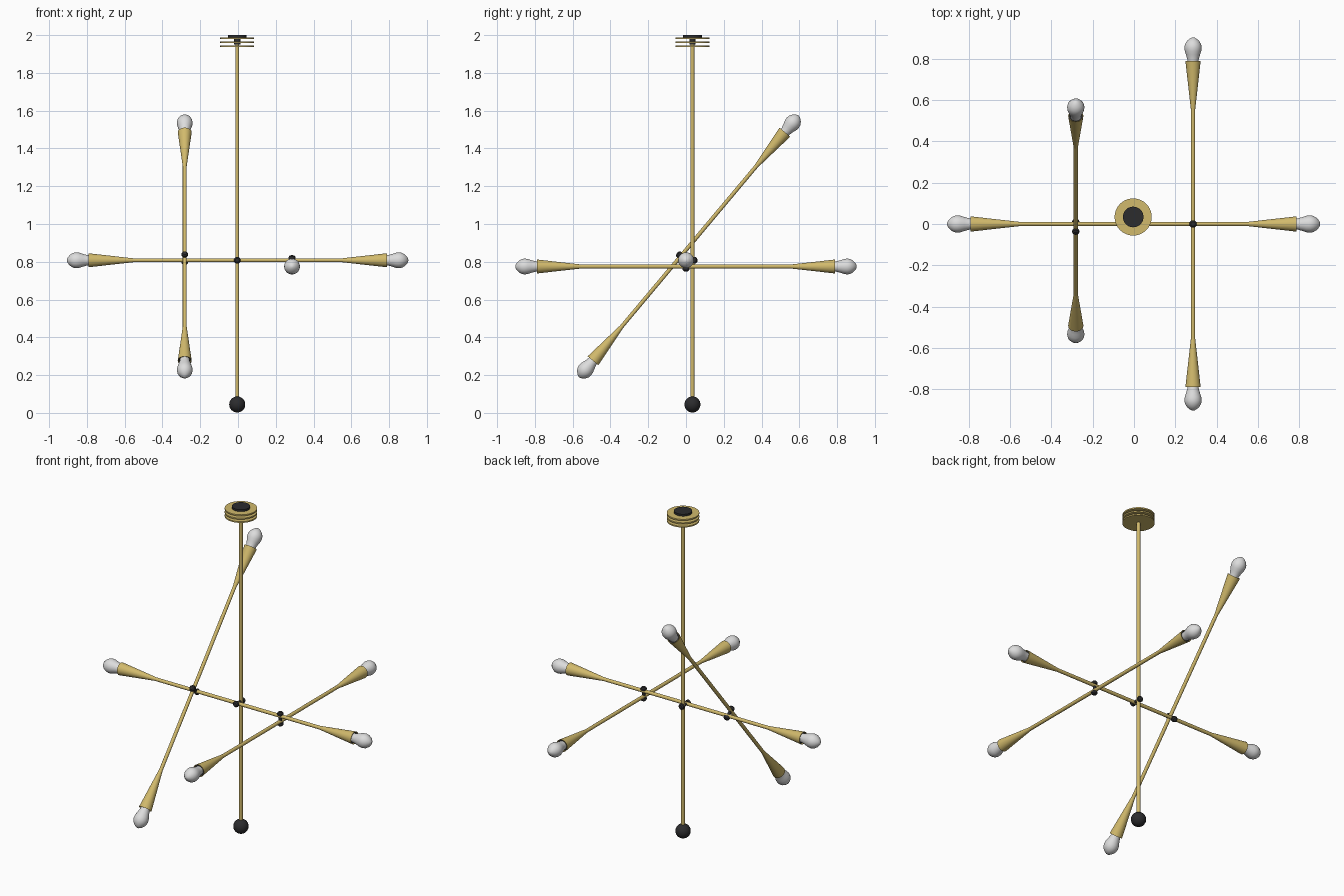
import bpy, bmesh, math
from mathutils import Vector

cube = bpy.data.objects.get("Cube")
if cube:
    bpy.data.objects.remove(cube, do_unlink=True)


def material(name, color, rough, metal=0.0):
    m = bpy.data.materials.new(name)
    m.use_nodes = True
    m.diffuse_color = (*color, 1)
    shader = m.node_tree.nodes["Principled BSDF"]
    shader.inputs["Base Color"].default_value = (*color, 1)
    shader.inputs["Roughness"].default_value = rough
    shader.inputs["Metallic"].default_value = metal
    return m


BRASS = material("brass", (0.64, 0.49, 0.15), 0.4)
BLACK = material("black metal", (0.025, 0.025, 0.027), 0.5)
GLASS = material("white glass", (0.72, 0.72, 0.72), 0.4)


def lathe(name, profile, mat, origin, axis=(0, 0, 1), sides=24):
    """Spin (radius, height) points around an axis through origin."""
    bm = bmesh.new()
    verts = [bm.verts.new((r, 0, h)) for r, h in profile]
    edges = [bm.edges.new(pair) for pair in zip(verts, verts[1:])]
    bmesh.ops.spin(bm, geom=verts + edges, axis=(0, 0, 1), cent=(0, 0, 0),
                   angle=math.tau, steps=sides, use_duplicate=False)
    bmesh.ops.remove_doubles(bm, verts=bm.verts, dist=1e-5)
    bmesh.ops.recalc_face_normals(bm, faces=bm.faces)
    mesh = bpy.data.meshes.new(name)
    bm.to_mesh(mesh)
    bm.free()
    mesh.materials.append(mat)
    obj = bpy.data.objects.new(name, mesh)
    bpy.context.collection.objects.link(obj)
    obj.location = origin
    obj.rotation_euler = Vector(axis).to_track_quat('Z', 'Y').to_euler()
    bpy.ops.object.select_all(action='DESELECT')
    obj.select_set(True)
    bpy.context.view_layer.objects.active = obj
    bpy.ops.object.shade_smooth_by_angle(angle=math.radians(35))
    return obj


def cylinder(name, radius, low, high, mat, origin, axis=(0, 0, 1), sides=24):
    return lathe(name, [(0, low), (radius, low), (radius, high), (0, high)],
                 mat, origin, axis, sides)


ROD = 0.0105
BULB = [(0, 0.775), (0.025, 0.775), (0.027, 0.795), (0.034, 0.82),
        (0.040, 0.838), (0.042, 0.855), (0.039, 0.871), (0.030, 0.886),
        (0.018, 0.897), (0.007, 0.903), (0, 0.904)]
SHADE = [(ROD, 0.555), (0.037, 0.79), (0.034, 0.79), (0.031, 0.765)]


def arm(name, center, axis):
    """Thin rod with a flared shade, socket and bulb at both ends."""
    axis = Vector(axis).normalized()
    cylinder(name + "_rod", ROD, -0.56, 0.56, BRASS, center, axis, 16)
    for end, way in (("a", axis), ("b", -axis)):
        lathe(f"{name}_shade_{end}", SHADE, BRASS, center, way)
        cylinder(f"{name}_socket_{end}", 0.0325, 0.765, 0.782, BLACK, center, way)
        lathe(f"{name}_bulb_{end}", BULB, GLASS, center, way)


def joint(name, center, axis):
    """Clamp pin with a rounded knob on each side of two crossing rods."""
    half = [(0.009, 0.022), (0.016, 0.022), (0.018, 0.028),
            (0.017, 0.036), (0.011, 0.042), (0, 0.044)]
    mirrored = [(r, -h) for r, h in reversed(half)]
    lathe(name, mirrored + half, BLACK, center, axis, 16)


# Central stem with its bottom ball
STEM = Vector((-0.004, 0.034, 0))
cylinder("stem", ROD, 0.05, 1.985, BRASS, STEM, sides=16)
ball = [(0.0425 * math.sin(math.pi * i / 16), -0.0425 * math.cos(math.pi * i / 16))
        for i in range(17)]
lathe("bottom_ball", ball, BLACK, STEM + Vector((0, 0, 0.0445)))

# Ceiling plate: three thin discs, a spacer and a cap
for i in range(3):
    z = 1.938 + 0.021 * i
    cylinder(f"ceiling_disc_{i + 1}", 0.09, z, z + 0.008, BRASS, STEM, sides=40)
cylinder("ceiling_spacer", 0.016, 1.95, 1.985, BLACK, STEM)
cylinder("ceiling_cap", 0.05, 1.985, 2.0, BLACK, STEM, sides=32)

# Three arms: one crosswise, one front to back, one tilted
HUB_Z = 0.808
tilt = math.radians(50)
along = Vector((0, math.cos(tilt), math.sin(tilt)))
normal = Vector((0, -math.sin(tilt), math.cos(tilt)))
hub_right = Vector((-0.282, 0, HUB_Z))
hub_left = Vector((0.286, 0, HUB_Z))

arm("cross_arm", (-0.002, 0, HUB_Z), (1, 0, 0))
arm("level_arm", hub_left - Vector((0, 0, 0.033)), (0, 1, 0))
arm("tilted_arm", hub_right + normal * 0.035 + along * 0.066, along)

# Joints sit between each pair of crossing rods
joint("stem_joint", (STEM.x, 0.017, HUB_Z), (0, 1, 0))
joint("level_joint", hub_left - Vector((0, 0, 0.0165)), (0, 0, 1))
joint("tilted_joint", hub_right + normal * 0.0175, normal)
